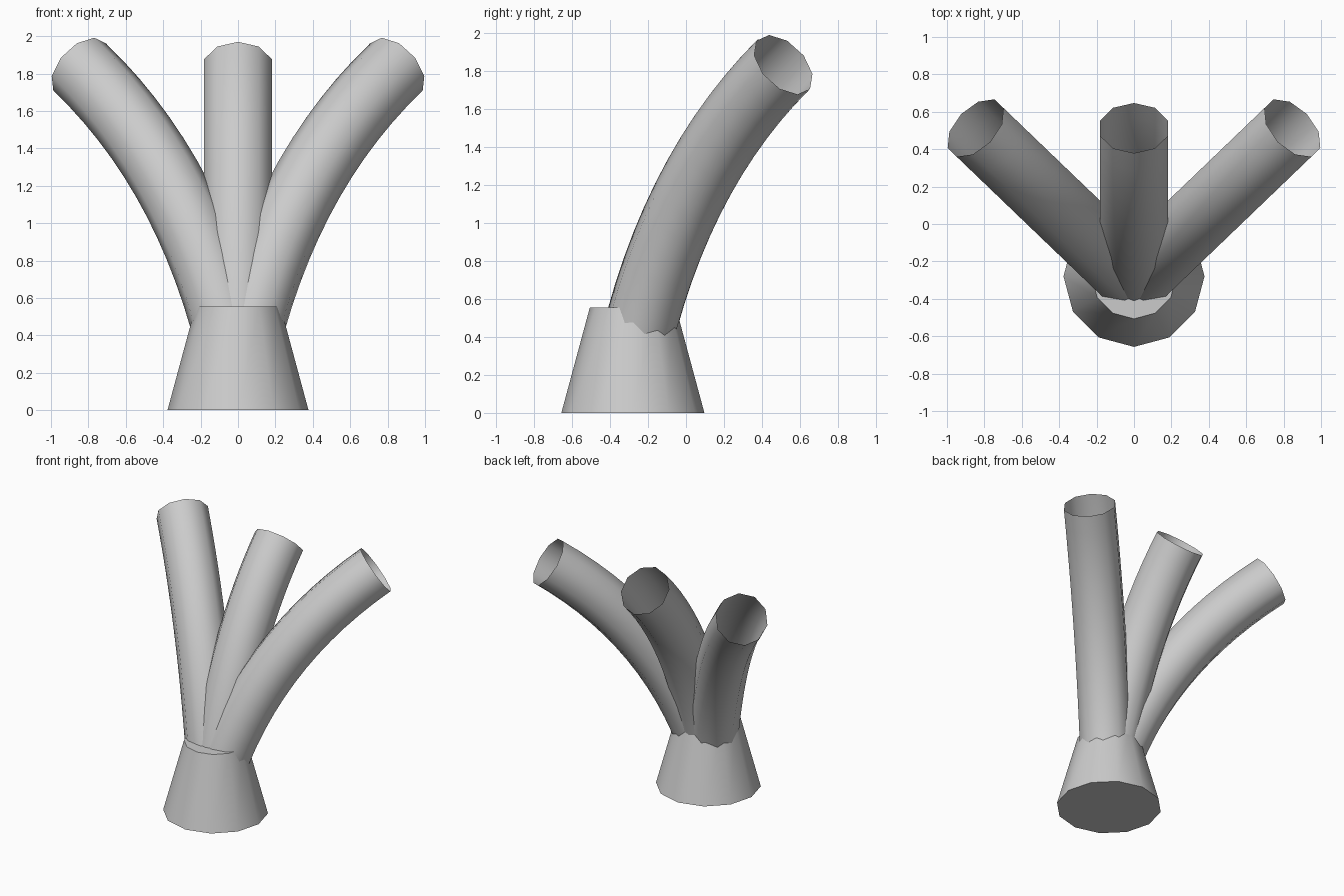
import bpy, math
from mathutils import Vector

if "Cube" in bpy.data.objects:
    bpy.data.objects.remove(bpy.data.objects["Cube"])

grey = bpy.data.materials.new("plain grey")
grey.diffuse_color = (0.6, 0.6, 0.6, 1)
grey.use_nodes = True
grey.node_tree.nodes["Principled BSDF"].inputs["Base Color"].default_value = grey.diffuse_color


def make_object(name, verts, faces):
    mesh = bpy.data.meshes.new(name)
    mesh.from_pydata(verts, [], faces)
    mesh.materials.append(grey)
    obj = bpy.data.objects.new(name, mesh)
    bpy.context.collection.objects.link(obj)
    bpy.ops.object.select_all(action='DESELECT')
    obj.select_set(True)
    bpy.context.view_layer.objects.active = obj
    bpy.ops.object.shade_smooth_by_angle(angle=math.radians(50))
    return obj


def side_faces(rings, n):
    return [(i * n + j, i * n + (j + 1) % n, (i + 1) * n + (j + 1) % n, (i + 1) * n + j)
            for i in range(rings - 1) for j in range(n)]


def tube(name, end_x, r=0.19, n=10, steps=14):
    # open tube swept along a quadratic curve
    p0, p2 = Vector((0, -0.30, 0.2)), Vector((end_x, 0.513, 1.835))
    p1 = Vector((end_x * 0.21 / 0.813, -0.09, 1.235))
    verts = []
    for i in range(steps + 1):
        t = i / steps
        c = p0 * (1 - t) ** 2 + p1 * 2 * t * (1 - t) + p2 * t * t
        tan = ((p1 - p0) * (1 - t) + (p2 - p1) * t).normalized()
        side = tan.cross(Vector((0, 0, 1))).normalized()
        up = side.cross(tan)
        for j in range(n):
            a = math.tau * j / n
            verts.append(c + (up * math.cos(a) - side * math.sin(a)) * r)
    return make_object(name, verts, side_faces(steps + 1, n))


# tapered twelve-sided base, closed at both ends
n = 12
verts = [(r * math.cos(math.tau * j / n), -0.28 + r * math.sin(math.tau * j / n), z)
         for r, z in ((0.377, 0), (0.227, 0.555)) for j in range(n)]
faces = side_faces(2, n) + [tuple(reversed(range(n))), tuple(range(n, 2 * n))]
make_object("base", verts, faces)

# three branches fanning out and backwards
for name, x in (("left_branch", -0.847), ("middle_branch", 0), ("right_branch", 0.847)):
    tube(name, x)
